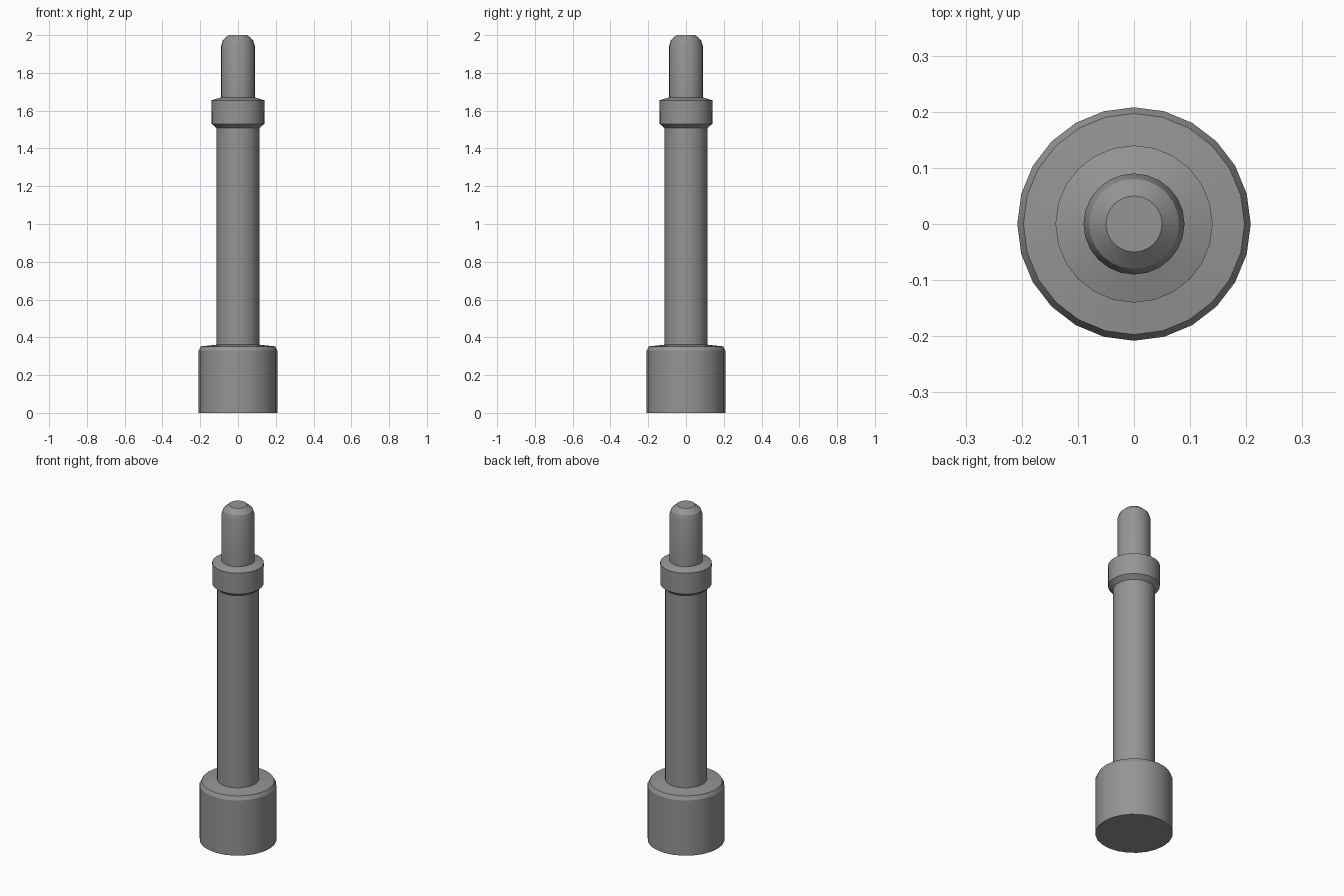
import bpy, bmesh, math

if "Cube" in bpy.data.objects:
    bpy.data.objects.remove(bpy.data.objects["Cube"])

SIDES = 24

# Dark grey finish
grey = bpy.data.materials.new("dark_grey")
grey.diffuse_color = (0.3, 0.3, 0.3, 1)
grey.use_nodes = True
grey.node_tree.nodes["Principled BSDF"].inputs["Base Color"].default_value = grey.diffuse_color


def lathe(name, profile):
    """Spin an (r, z) profile, listed bottom to top, into a capped solid."""
    bm = bmesh.new()
    rings = []
    for r, z in profile:
        rings.append([bm.verts.new((r * math.cos(2 * math.pi * i / SIDES),
                                    r * math.sin(2 * math.pi * i / SIDES), z))
                      for i in range(SIDES)])
    for low, high in zip(rings, rings[1:]):
        for i in range(SIDES):
            j = (i + 1) % SIDES
            bm.faces.new((low[i], low[j], high[j], high[i]))
    bm.faces.new(rings[0][::-1])
    bm.faces.new(rings[-1])
    mesh = bpy.data.meshes.new(name)
    bm.to_mesh(mesh)
    bm.free()
    mesh.materials.append(grey)
    obj = bpy.data.objects.new(name, mesh)
    bpy.context.collection.objects.link(obj)
    bpy.ops.object.select_all(action='DESELECT')
    obj.select_set(True)
    bpy.context.view_layer.objects.active = obj
    bpy.ops.object.shade_smooth_by_angle(angle=math.radians(24))
    return obj


# One continuous turned surface: base, shaft, collar and rounded pin
lathe("turned_pin", [
    (0.208, 0.0), (0.208, 0.33), (0.197, 0.352), (0.113, 0.361),   # base
    (0.113, 1.508), (0.139, 1.53),                                 # shaft
    (0.14, 1.655), (0.09, 1.67),                                   # collar
    (0.09, 1.94), (0.08, 1.973), (0.05, 2.0),                      # pin tip
])
